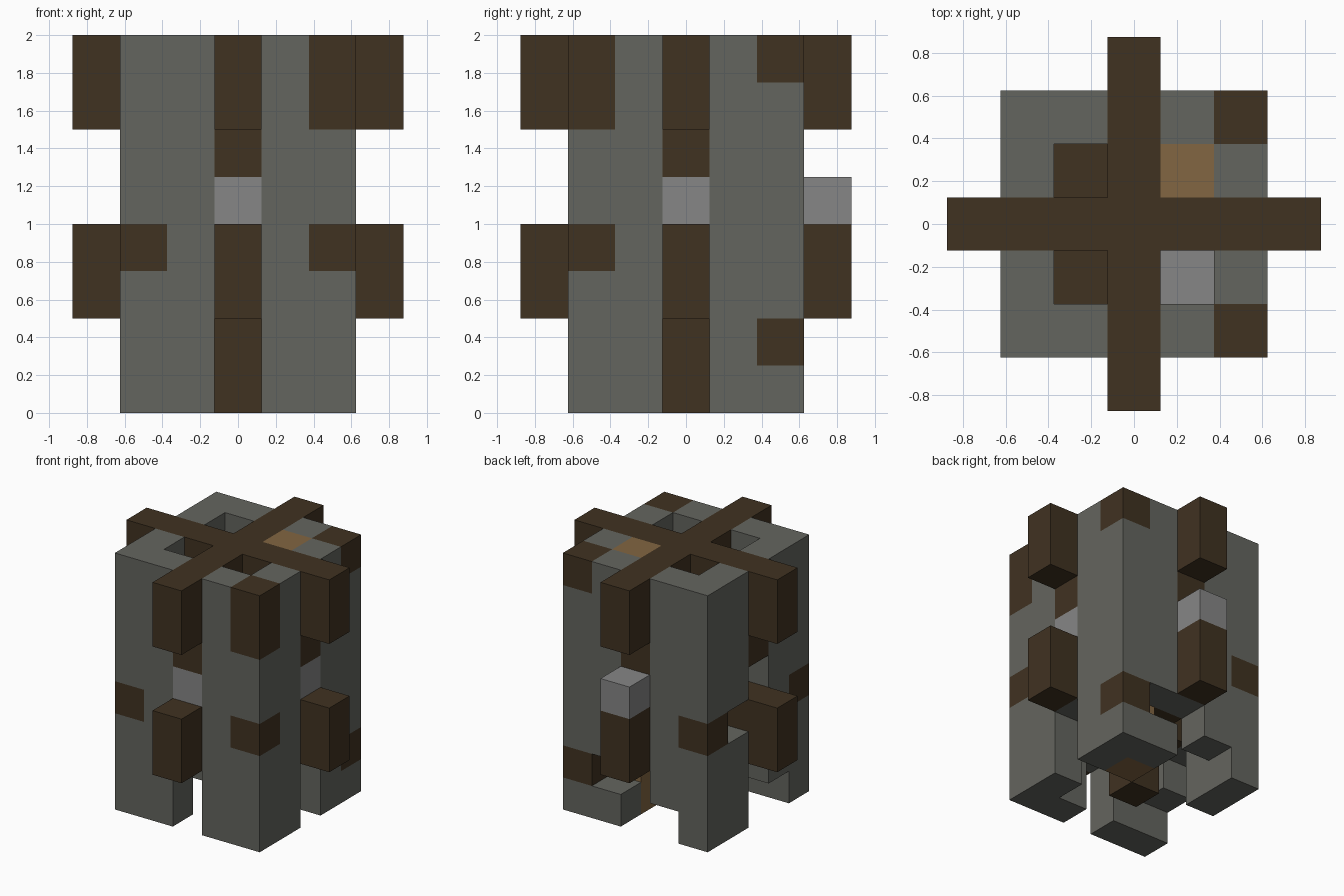
import bpy
import bmesh
from mathutils import Vector

CELL = 0.25

cube = bpy.data.objects.get("Cube")
if cube:
    bpy.data.objects.remove(cube, do_unlink=True)


def material(name, rgb):
    m = bpy.data.materials.new(name)
    m.use_nodes = True
    m.diffuse_color = (*rgb, 1)
    bsdf = m.node_tree.nodes["Principled BSDF"]
    bsdf.inputs["Base Color"].default_value = (*rgb, 1)
    bsdf.inputs["Roughness"].default_value = 1
    return m


stone = material("stone_grey", (0.127, 0.13, 0.114))
timber = material("dark_timber", (0.051, 0.032, 0.0152))
pale = material("pale_stone", (0.238, 0.238, 0.238))
plank = material("light_wood", (0.223, 0.133, 0.054))

# Each part is a set of grid cells (x, y, level)
parts = {}


def add(part, mat, cells):
    parts.setdefault(part, (mat, set()))[1].update(cells)


# Corner timbers set into the pillars: (side x, side y) -> levels
knots = {(1, -1): (3, 6, 7), (-1, -1): (3,), (1, 1): (1, 7), (-1, 1): (3,)}
# Blocks broken out of the pillars
missing = {(1, 2, 1), (-1, 2, 0), (-2, 1, 3), (-2, -1, 0)}

# Four L-shaped pillars
for (sx, sy), levels in knots.items():
    side = ("front" if sy < 0 else "back") + ("_left" if sx > 0 else "_right")
    blocks = {(a * sx, b * sy, k) for a, b in ((2, 2), (2, 1), (1, 2)) for k in range(8)}
    corner = {(2 * sx, 2 * sy, k) for k in levels}
    add(side + "_pillar", stone, blocks - missing - corner)
    add(side + "_pillar_timbers", timber, corner)

# Central post
add("central_post", timber, {(0, 0, k) for k in range(8)})

# Crossing beams at two heights, with a shorter course under the upper one
for name, dx, dy in (("front", 0, -1), ("back", 0, 1), ("left", 1, 0), ("right", -1, 0)):
    for i in (1, 2, 3):
        add(name + "_upper_beam", timber, {(dx * i, dy * i, k) for k in (6, 7)})
        add(name + "_lower_beam", timber, {(dx * i, dy * i, 3)})
        if i == 2:
            add(name + "_lower_infill", stone, {(dx * i, dy * i, 2)})
        else:
            add(name + "_lower_beam", timber, {(dx * i, dy * i, 2)})
        if i < 3:
            add(name + "_beam_support", timber, {(dx * i, dy * i, 5)})

# Pale stone course between the beams
for name, dx, dy, reach in (("front", 0, -1, 2), ("back", 0, 1, 3), ("left", 1, 0, 2)):
    add(name + "_pale_course", pale, {(dx * i, dy * i, 4) for i in range(1, reach + 1)})

# Shaft fillings inside the pillars
add("plank_shaft", plank, {(1, 1, k) for k in range(8)})
add("pale_shaft_floor", pale, {(1, -1, 4)})
add("timber_shaft_floors", timber, {(-1, 1, 3), (-1, -1, 3)})

occupied = set().union(*(cells for _, cells in parts.values()))


def build(name, mat, cells):
    """Make one clean outer shell from a set of cells."""
    bm = bmesh.new()
    for c in cells:
        centre = Vector((c[0], c[1], c[2] + 0.5))
        for axis in range(3):
            for sign in (-1, 1):
                n = Vector((0, 0, 0))
                n[axis] = sign
                beside = tuple(int(c[j] + n[j]) for j in range(3))
                if beside in occupied:
                    continue
                u = Vector((0, 0, 0))
                u[(axis + 1) % 3] = 1
                v = n.cross(u)
                ring = (-u - v, u - v, u + v, v - u)
                bm.faces.new([bm.verts.new((centre + (n + r) / 2) * CELL) for r in ring])
    bmesh.ops.remove_doubles(bm, verts=bm.verts, dist=0.001)
    bmesh.ops.dissolve_limit(bm, angle_limit=0.01, verts=bm.verts, edges=bm.edges)
    mesh = bpy.data.meshes.new(name)
    bm.to_mesh(mesh)
    bm.free()
    mesh.materials.append(mat)
    bpy.context.collection.objects.link(bpy.data.objects.new(name, mesh))


for part, (mat, cells) in parts.items():
    build(part, mat, cells)
